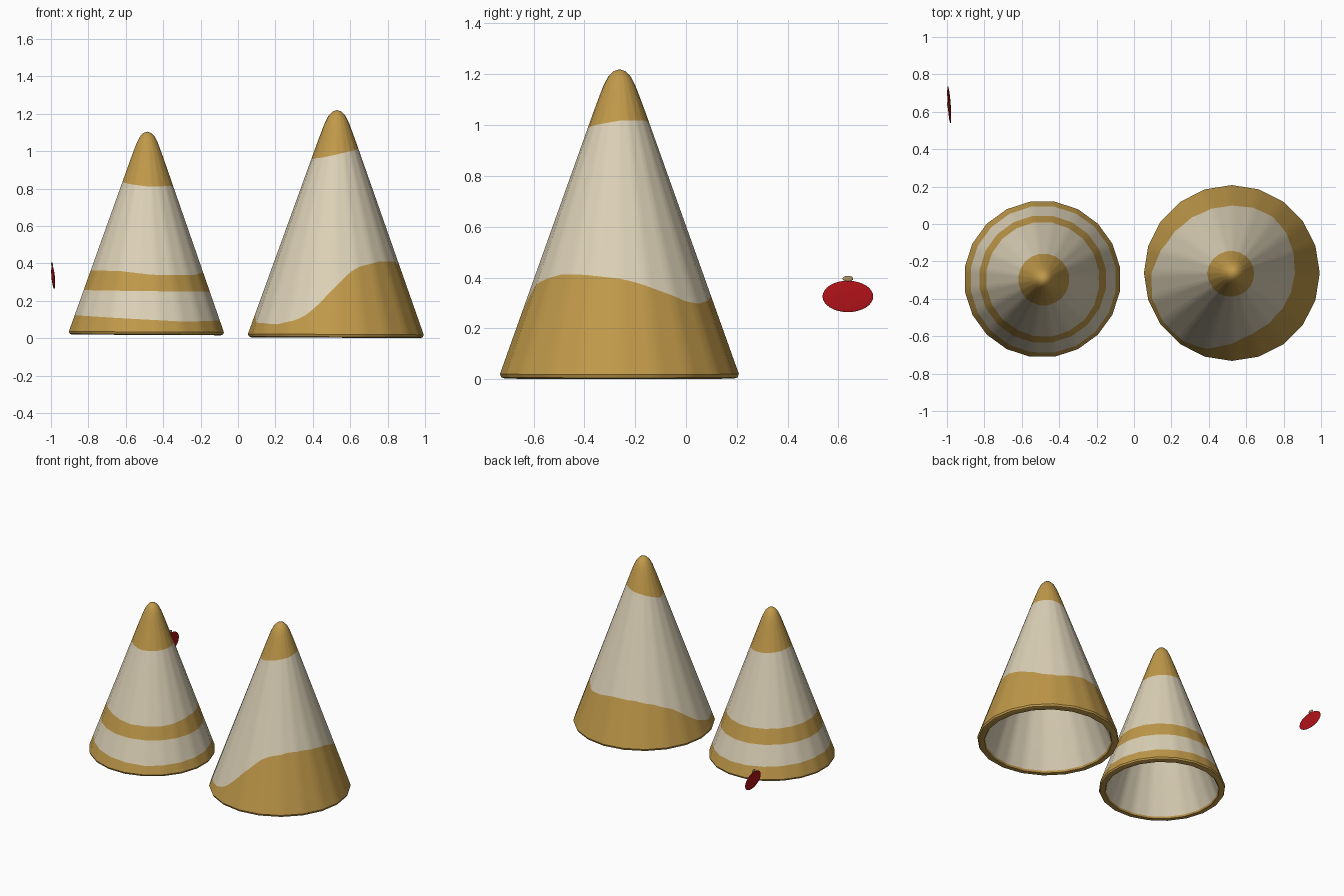
import bpy, bmesh, math

if "Cube" in bpy.data.objects:
    bpy.data.objects.remove(bpy.data.objects["Cube"])


def material(name, rgb):
    m = bpy.data.materials.new(name)
    m.diffuse_color = (*rgb, 1)
    m.use_nodes = True
    m.node_tree.nodes["Principled BSDF"].inputs["Base Color"].default_value = m.diffuse_color
    return m


TAN = material("golden_tan", (0.53, 0.32, 0.068))
CREAM = material("cream", (0.72, 0.64, 0.475))
RED = material("deep_red", (0.42, 0.006, 0.009))
BEIGE = material("dull_beige", (0.42, 0.28, 0.13))

SIDES, SUB = 20, 4          # polygon sides, and paint columns per side
SLOPE = 0.357


def wave(knots):
    """Periodic height curve through (degrees, z) knots."""
    def f(deg):
        deg %= 360
        pts = [(knots[-1][0] - 360, knots[-1][1])] + knots + [(knots[0][0] + 360, knots[0][1])]
        for (a, za), (b, zb) in zip(pts, pts[1:]):
            if a <= deg <= b:
                t = (deg - a) / (b - a)
                return za + (zb - za) * t
        return knots[0][1]
    return f


def wall(z):
    return 0.47 - SLOPE * (z - 0.018)


def cone(name, loc, scale, tilt, start, edges):
    """Hollow cone; edges are the painted boundary heights, from low to high."""
    # each row: (radius, height) or a boundary curve; each has the material of the strip above it
    rows = [((0.0, 1.08), 1), ((0.035, 1.06), 1), ((0.06, 1.01), 1), ((0.417, 0.012), 0),
            ((0.425, 0.0), 0), ((0.452, 0.0), 0), ((0.465, 0.005), 0), ((0.47, 0.018), 0)]
    mat = 0
    for e in edges:
        mat = 1 - mat
        rows.append((e, mat))
    rows += [(p, 0) for p in ((wall(1.05), 1.05), (0.083, 1.10), (0.064, 1.15),
                              (0.045, 1.187), (0.024, 1.209), (0.0, 1.217))]
    bm = bmesh.new()
    n = SIDES * SUB
    grid = []
    for row, _ in rows:
        if not callable(row) and row[0] == 0:
            grid.append([bm.verts.new((0, 0, row[1]))] * n)
            continue
        ring = []
        for i in range(n):
            step = 2 * math.pi / SIDES
            a0 = start + (i // SUB) * step
            t = (i % SUB) / SUB
            ux = math.cos(a0) * (1 - t) + math.cos(a0 + step) * t
            uy = math.sin(a0) * (1 - t) + math.sin(a0 + step) * t
            if callable(row):
                z = row(math.degrees(math.atan2(uy, ux)))
                r = wall(z)
            else:
                r, z = row
            ring.append(bm.verts.new((ux * r, uy * r, z)))
        grid.append(ring)
    for k in range(len(rows) - 1):
        for i in range(n):
            j = (i + 1) % n
            quad = [grid[k][i], grid[k][j], grid[k + 1][j], grid[k + 1][i]]
            face = bm.faces.new(list(dict.fromkeys(quad)))
            face.material_index = rows[k][1]
    bmesh.ops.recalc_face_normals(bm, faces=bm.faces)
    mesh = bpy.data.meshes.new(name)
    bm.to_mesh(mesh)
    bm.free()
    mesh.materials.append(TAN)
    mesh.materials.append(CREAM)
    ob = bpy.data.objects.new(name, mesh)
    bpy.context.collection.objects.link(ob)
    ob.location = loc
    ob.scale = (scale,) * 3
    ob.rotation_euler = (0, tilt, 0)
    smooth(ob)


def smooth(ob):
    bpy.ops.object.select_all(action='DESELECT')
    ob.select_set(True)
    bpy.context.view_layer.objects.active = ob
    bpy.ops.object.shade_smooth_by_angle(angle=math.radians(35))


# Large cone: sweeping base paint and a painted tip
base_sweep = wave([(0, .395), (11, .38), (28, .345), (46, .305), (58, .295), (75, .31), (90, .325),
                   (115, .32), (135, .295), (155, .25), (180, .13), (197, .08), (225, .07),
                   (239, .09), (246, .11), (253, .15), (266, .25), (282, .35), (291, .38),
                   (315, .41), (335, .41)])
tip_edge = wave([(0, 1.015), (60, 1.015), (120, .99), (180, .95), (240, .965), (270, .98), (300, .995)])
cone("large_cone", (0.523, -0.262, 0.003), 1.0, 0.005, 0.0, [base_sweep, tip_edge])

# Small cone: base band, middle band and a painted tip (heights in large-cone units)
S, Z0 = 0.893, 0.018


def local(knots):
    return wave([(a, (z - Z0) / S) for a, z in knots])


cone("small_cone", (-0.490, -0.295, Z0), S, 0.005, math.radians(9), [
    local([(0, .10), (90, .11), (180, .125), (225, .115), (270, .10), (300, .09)]),
    local([(0, .25), (90, .25), (180, .257), (270, .252)]),
    local([(0, .36), (90, .35), (180, .36), (240, .36), (275, .34), (320, .338)]),
    local([(0, .815), (90, .825), (180, .84), (225, .825), (270, .812)]),
])


# Small flat ornament with its cap
def ellipsoid(name, loc, radii, mat):
    bpy.ops.mesh.primitive_uv_sphere_add(segments=32, ring_count=16, location=loc)
    ob = bpy.context.object
    ob.name = name
    ob.scale = radii
    ob.rotation_euler = (0, -0.09, 0.07)
    ob.data.materials.append(mat)
    smooth(ob)


ellipsoid("ornament_disc", (-0.988, 0.637, 0.326), (0.006, 0.1, 0.062), RED)
ellipsoid("ornament_cap", (-0.994, 0.637, 0.396), (0.005, 0.021, 0.011), BEIGE)
